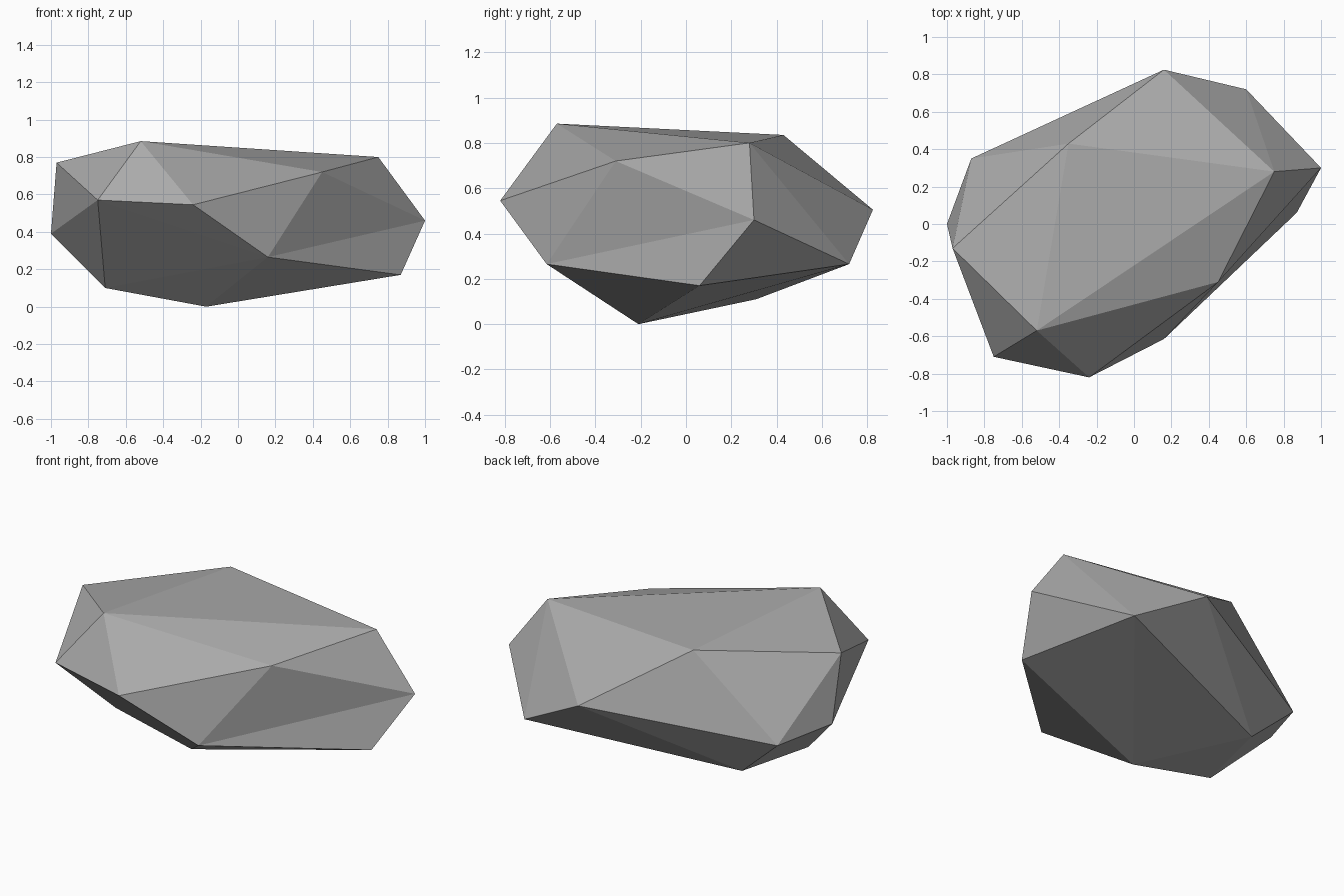
import bpy
import bmesh

cube = bpy.data.objects.get("Cube")
if cube:
    bpy.data.objects.remove(cube, do_unlink=True)

# Corners of the boulder
corners = {
    "peak": (-.52, -.57, .885), "brow": (-.24, -.82, .545),
    "chin": (.16, -.615, .265), "shoulder": (.45, -.31, .72),
    "crest": (.75, .28, .80), "tip": (1, .30, .46),
    "heel": (.87, .06, .17), "base": (-.17, -.21, 0),
    "back_top": (-.35, .43, .835), "back_low": (.6, .72, .265),
    "back_mid": (.16, .825, .505), "cheek": (-.75, -.71, .57),
    "side_top": (-.97, -.13, .77), "side_mid": (-1, 0, .39),
    "side_back": (-.87, .35, .353), "side_low": (-.71, -.18, .10),
    "base_back": (-.6, .31, .11),
}

# Faceted hull around the corners
bm = bmesh.new()
verts = {name: bm.verts.new(co) for name, co in corners.items()}
bmesh.ops.convex_hull(bm, input=list(bm.verts))

# One shallow hollow: turn the ridge between shoulder and heel
ridge = bm.edges.get((verts["shoulder"], verts["heel"]))
if ridge:
    bmesh.ops.rotate_edges(bm, edges=[ridge])
bmesh.ops.recalc_face_normals(bm, faces=list(bm.faces))

mesh = bpy.data.meshes.new("boulder")
bm.to_mesh(mesh)
bm.free()
boulder = bpy.data.objects.new("boulder", mesh)
bpy.context.collection.objects.link(boulder)

# Plain grey stone
stone = bpy.data.materials.new("grey_stone")
stone.use_nodes = True
grey = (.4, .4, .4, 1)
stone.diffuse_color = grey
bsdf = stone.node_tree.nodes["Principled BSDF"]
bsdf.inputs["Base Color"].default_value = grey
bsdf.inputs["Roughness"].default_value = .9
mesh.materials.append(stone)
